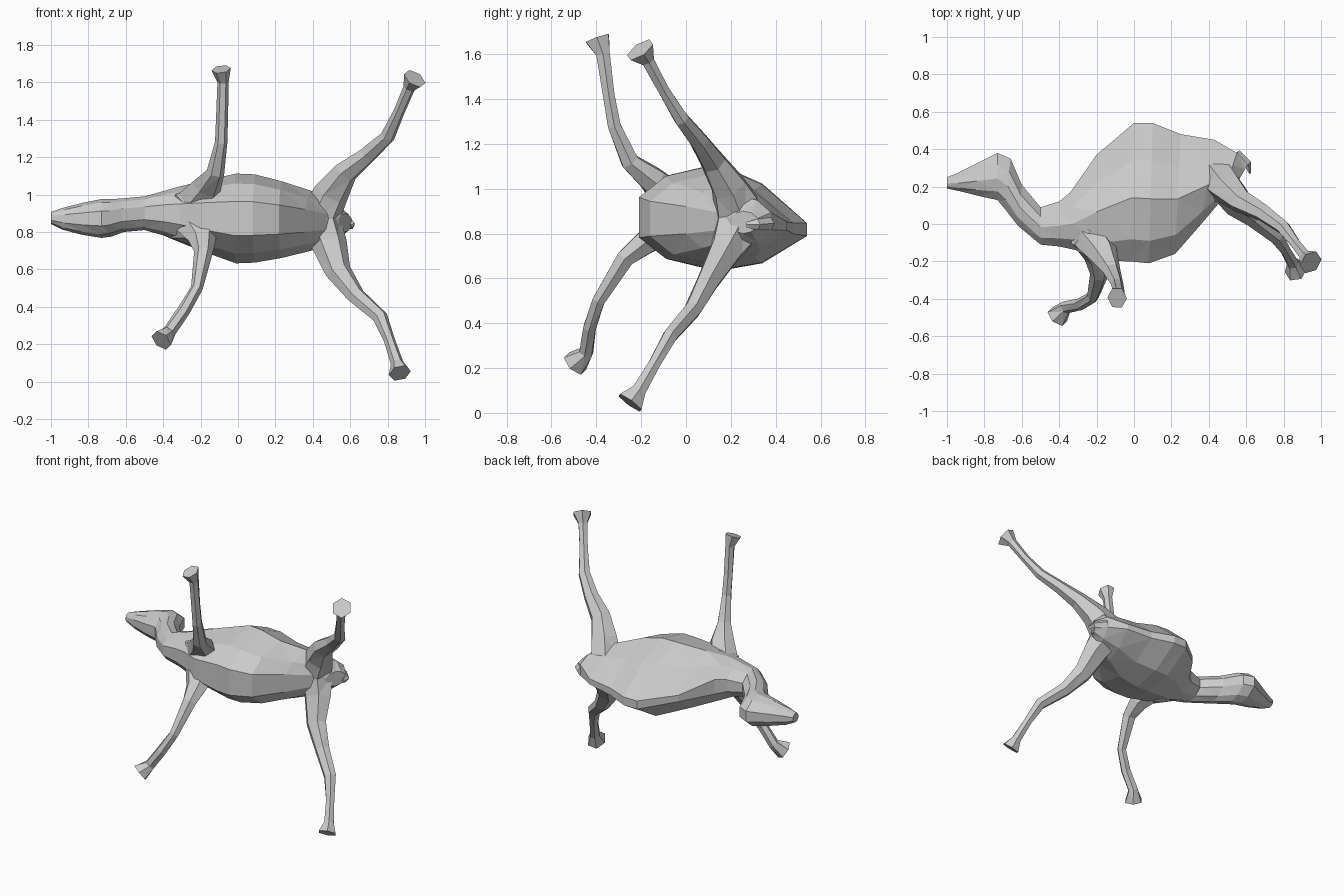
import bpy, bmesh, math
from mathutils import Vector


def loft(name, rings):
    """Skin a list of equal-length vertex rings and cap both ends."""
    bm = bmesh.new()
    vr = [[bm.verts.new(p) for p in r] for r in rings]
    n = len(vr[0])
    for a, b in zip(vr, vr[1:]):
        for i in range(n):
            j = (i + 1) % n
            bm.faces.new((a[i], a[j], b[j], b[i]))
    bm.faces.new(vr[0][::-1])
    bm.faces.new(vr[-1])
    bmesh.ops.triangulate(bm, faces=bm.faces[:])
    bmesh.ops.recalc_face_normals(bm, faces=bm.faces[:])
    me = bpy.data.meshes.new(name)
    bm.to_mesh(me)
    bm.free()
    ob = bpy.data.objects.new(name, me)
    bpy.context.collection.objects.link(ob)
    return ob


# Cross-section from belly to back: (fraction of height, fraction of half width)
ROUND = [(0, .38), (.18, .82), (.46, 1), (.75, .85), (1, .35)]
HUMP = [(0, .38), (.16, .78), (.46, 1), (.73, .74), (1, .12)]


def section(dx, dy, vx, vy, zc, hw, profile, lean=0):
    d, v = Vector((dx, dy, 0)), Vector((vx, vy, 0))
    right, left = [], []
    for t, w in profile:
        p = v.lerp(d, t)
        z = zc - lean * max(0, t - .46)
        right.append((p.x, p.y, z + hw * w))
        left.append((p.x, p.y, z - hw * w))
    return right + left[::-1]


def limb(name, path, sides=6):
    """Tube through (x, y, z, radius along x, radius across)."""
    pts = [Vector(p[:3]) for p in path]
    rings = []
    for i, p in enumerate(path):
        t = (pts[min(i + 1, len(pts) - 1)] - pts[max(i - 1, 0)]).normalized()
        u = Vector((1, 0, 0))
        u = (u - t * u.dot(t)).normalized()
        v = t.cross(u)
        rings.append([pts[i] + u * p[3] * math.cos(a) + v * p[4] * math.sin(a)
                      for a in (2 * math.pi * k / sides for k in range(sides))])
    return loft(name, rings)


# Head, neck, humped trunk and rump
loft("body", [
    section(-1.0, .25, -1.0, .19, .875, .032, ROUND),
    section(-.95, .27, -.93, .175, .87, .058, ROUND),
    section(-.84, .325, -.83, .15, .87, .085, ROUND),
    section(-.73, .38, -.73, .128, .872, .104, ROUND),
    section(-.66, .35, -.69, .08, .875, .10, ROUND),
    section(-.60, .21, -.62, -.01, .89, .09, ROUND),
    section(-.50, .09, -.50, -.11, .90, .09, ROUND),
    section(-.40, .12, -.40, -.12, .90, .118, ROUND),
    section(-.34, .17, -.31, -.14, .895, .145, ROUND),
    section(-.20, .37, -.20, -.195, .885, .185, HUMP, .06),
    section(0, .54, -.02, -.20, .872, .24, HUMP, .1),
    section(.10, .54, .08, -.21, .872, .236, HUMP, .1),
    section(.25, .48, .22, -.16, .866, .205, HUMP, .08),
    section(.43, .45, .36, .0, .86, .16, HUMP, .05),
    section(.55, .38, .47, .13, .855, .11, ROUND),
    section(.61, .32, .54, .20, .85, .05, ROUND),
])

# Tail
limb("tail", [(.55, .38, .845, .02, .03), (.61, .32, .84, .02, .025),
              (.62, .27, .84, .005, .012)], 4)

# Legs, hip or shoulder down to flared hoof
limb("front_leg_upper_side", [
    (-.25, -.06, .95, .10, .09), (-.17, -.15, 1.04, .085, .065),
    (-.12, -.25, 1.12, .048, .045), (-.09, -.32, 1.28, .033, .033),
    (-.085, -.345, 1.42, .032, .03), (-.08, -.37, 1.60, .03, .035),
    (-.09, -.395, 1.67, .052, .062)])
limb("front_leg_lower_side", [
    (-.24, -.06, .85, .11, .09), (-.19, -.18, .76, .075, .06),
    (-.185, -.27, .69, .05, .045), (-.22, -.39, .50, .032, .032),
    (-.29, -.43, .38, .035, .032), (-.365, -.445, .27, .036, .034),
    (-.41, -.495, .22, .062, .062)])
limb("hind_leg_upper_side", [
    (.43, .25, .87, .11, .13), (.50, .19, 1.01, .095, .085),
    (.575, .12, 1.12, .068, .06), (.69, .06, 1.21, .05, .045),
    (.80, -.02, 1.31, .04, .036), (.86, -.10, 1.44, .03, .028),
    (.915, -.17, 1.57, .032, .032), (.945, -.205, 1.62, .064, .07)])
limb("hind_leg_lower_side", [
    (.44, .25, .86, .11, .13), (.49, .18, .73, .095, .08),
    (.535, .10, .59, .07, .055), (.63, .03, .46, .05, .042),
    (.76, -.07, .345, .042, .036), (.81, -.14, .22, .03, .03),
    (.85, -.21, .10, .034, .036), (.865, -.25, .045, .06, .068)])

# Shoulder muscles joining the front legs to the chest
for side, z in (("upper", .97), ("lower", .80)):
    bm = bmesh.new()
    bmesh.ops.create_icosphere(bm, subdivisions=1, radius=1)
    bmesh.ops.scale(bm, vec=(.13, .13, .075), verts=bm.verts)
    bmesh.ops.translate(bm, vec=(-.24, -.04, z), verts=bm.verts)
    me = bpy.data.meshes.new("shoulder_" + side)
    bm.to_mesh(me)
    bm.free()
    bpy.context.collection.objects.link(bpy.data.objects.new("shoulder_" + side, me))
